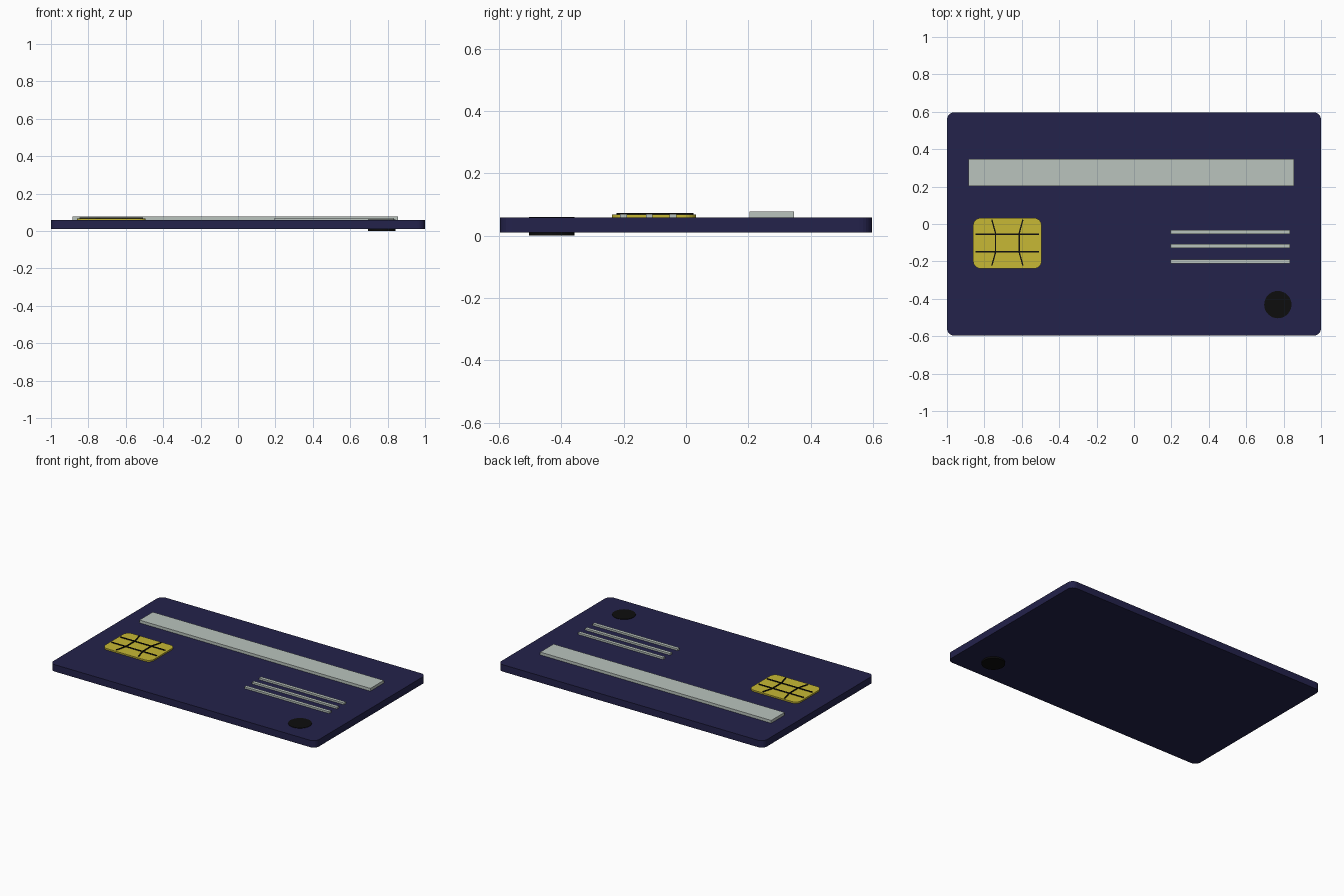
import bpy, math
from mathutils import Vector

if "Cube" in bpy.data.objects:
    bpy.data.objects.remove(bpy.data.objects["Cube"])


def material(name, rgb):
    m = bpy.data.materials.new(name)
    m.diffuse_color = (*rgb, 1)
    m.use_nodes = True
    m.node_tree.nodes["Principled BSDF"].inputs["Base Color"].default_value = m.diffuse_color
    return m


NAVY = material("navy", (0.017, 0.016, 0.07))
SILVER = material("pale grey", (0.49, 0.55, 0.51))
GOLD = material("gold", (0.57, 0.48, 0.035))
BLACK = material("black", (0.004, 0.004, 0.004))


def prism(name, outline, z0, z1, mat):
    """Extrude a counter-clockwise outline between two heights."""
    n = len(outline)
    verts = [(x, y, z) for z in (z0, z1) for x, y in outline]
    faces = [tuple(range(n))[::-1], tuple(range(n, 2 * n))]
    faces += [(i, (i + 1) % n, n + (i + 1) % n, n + i) for i in range(n)]
    mesh = bpy.data.meshes.new(name)
    mesh.from_pydata(verts, [], faces)
    mesh.materials.append(mat)
    ob = bpy.data.objects.new(name, mesh)
    bpy.context.collection.objects.link(ob)
    return ob


def rounded(x0, x1, y0, y1, r, steps=6):
    """Rectangle outline with rounded corners."""
    pts = []
    corners = [(x1 - r, y1 - r), (x0 + r, y1 - r), (x0 + r, y0 + r), (x1 - r, y0 + r)]
    for k, (cx, cy) in enumerate(corners):
        for i in range(steps + 1):
            a = math.pi / 2 * (k + i / steps)
            pts.append((cx + r * math.cos(a), cy + r * math.sin(a)))
    return pts


def rect(x0, x1, y0, y1):
    return [(x0, y0), (x1, y0), (x1, y1), (x0, y1)]


def ribbon(name, path, width, z0, z1, mat):
    """Thin raised line following a path."""
    pts = [Vector(p) for p in path]
    left, right = [], []
    for i, p in enumerate(pts):
        d = (pts[min(i + 1, len(pts) - 1)] - pts[max(i - 1, 0)]).normalized()
        side = Vector((-d.y, d.x)) * width / 2
        left.append(tuple(p + side))
        right.append(tuple(p - side))
    return prism(name, right + left[::-1], z0, z1, mat)


# Card slab
prism("card_body", rounded(-1, 1, -0.597, 0.597, 0.04), 0.011, 0.058, NAVY)

# Wide band across the upper part
prism("wide_band", rect(-0.885, 0.855, 0.203, 0.347), 0.056, 0.077, SILVER)

# Three thin raised text bars
for i, y in enumerate((-0.042, -0.118, -0.2)):
    prism(f"thin_bar_{i + 1}", rect(0.195, 0.835, y - 0.011, y + 0.011),
          0.056, 0.07, SILVER)

# Contact chip with dark dividing lines
CX = -0.677
prism("chip", rounded(CX - 0.183, CX + 0.183, -0.238, 0.032, 0.04), 0.056, 0.068, GOLD)
for i, y in enumerate((-0.055, -0.149)):
    ribbon(f"chip_line_across_{i + 1}", [(CX - 0.17, y), (CX + 0.168, y)],
           0.007, 0.064, 0.073, BLACK)
for name, s in (("left", -1), ("right", 1)):
    path = [(CX + s * 0.083, -0.222), (CX + s * 0.063, -0.15),
            (CX + s * 0.063, -0.05), (CX + s * 0.083, 0.023)]
    ribbon(f"chip_line_{name}", path, 0.007, 0.064, 0.073, BLACK)

# Round plug passing through the card
disc = [(0.769 + 0.073 * math.cos(math.tau * i / 32),
         -0.431 + 0.073 * math.sin(math.tau * i / 32)) for i in range(32)]
prism("round_plug", disc, 0.0, 0.0605, BLACK)
